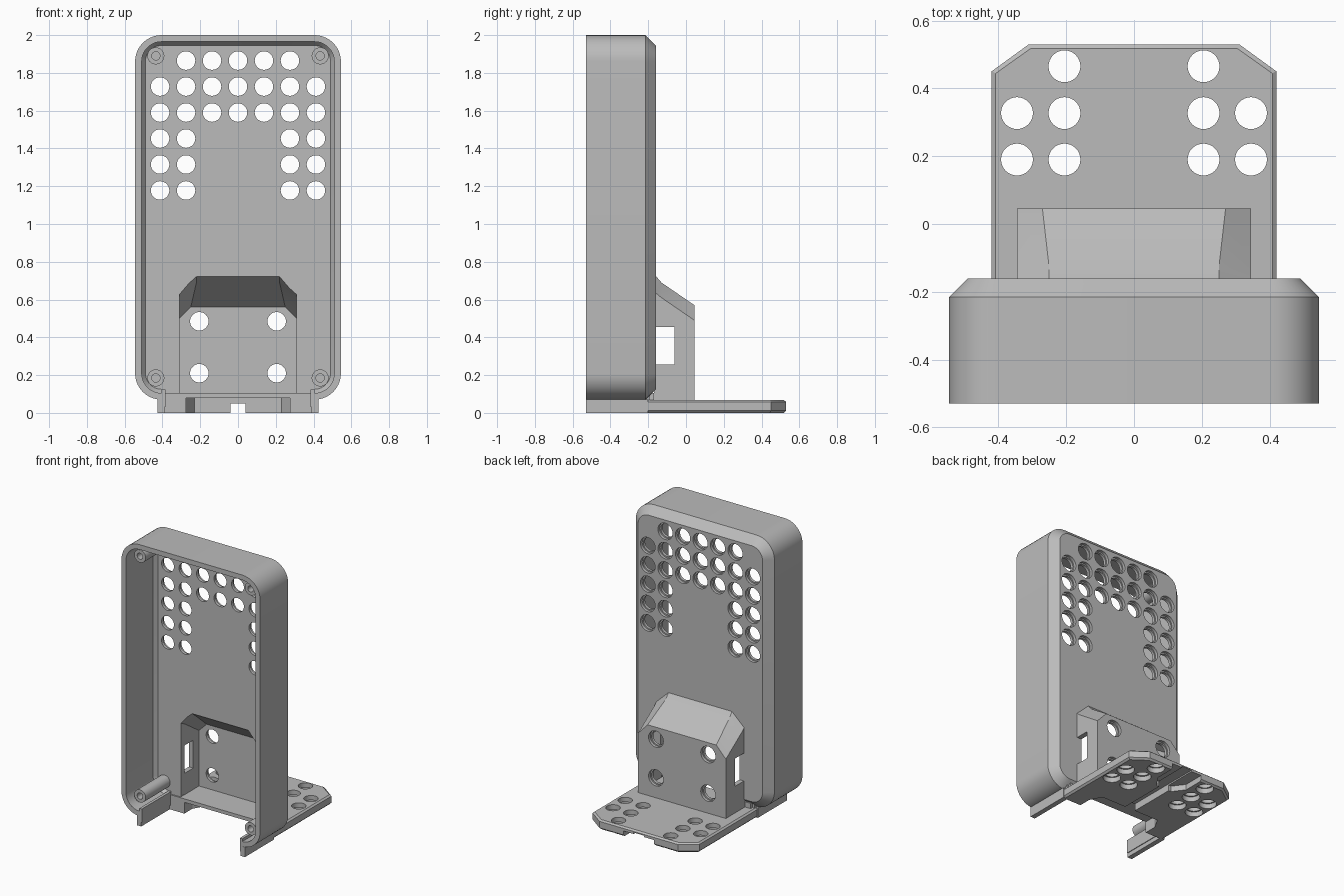
import bpy, bmesh, math
from mathutils import Vector

cube = bpy.data.objects.get("Cube")
if cube:
    bpy.data.objects.remove(cube, do_unlink=True)

grey = bpy.data.materials.new("plain_grey")
grey.use_nodes = True
grey.diffuse_color = (0.5, 0.5, 0.5, 1)
grey.node_tree.nodes["Principled BSDF"].inputs["Base Color"].default_value = (0.5, 0.5, 0.5, 1)


def make(name, lofts):
    """One object from several lofts; each loft is a list of equal-length point loops."""
    bm = bmesh.new()
    for loops in lofts:
        rings = [[bm.verts.new(p) for p in loop] for loop in loops]
        n = len(rings[0])
        for a, b in zip(rings, rings[1:]):
            for i in range(n):
                j = (i + 1) % n
                bm.faces.new((a[i], a[j], b[j], b[i]))
        bm.faces.new(rings[0][::-1])
        bm.faces.new(rings[-1])
    bmesh.ops.recalc_face_normals(bm, faces=bm.faces)
    mesh = bpy.data.meshes.new(name)
    bm.to_mesh(mesh)
    bm.free()
    mesh.materials.append(grey)
    ob = bpy.data.objects.new(name, mesh)
    bpy.context.collection.objects.link(ob)
    return ob


def box(x0, x1, y0, y1, z0, z1):
    return [[(x0, y0, z), (x1, y0, z), (x1, y1, z), (x0, y1, z)] for z in (z0, z1)]


def tube(x, other, axis, steps, n=32):
    """Turned shape along y or z; steps are (position, radius)."""
    loops = []
    for t, r in steps:
        ring = [(x + r * math.cos(k * math.tau / n), other + r * math.sin(k * math.tau / n))
                for k in range(n)]
        loops.append([(a, t, b) if axis == "y" else (a, b, t) for a, b in ring])
    return loops


def rounded(y, inset):
    """Rounded upright rectangle of the case outline, moved inward."""
    r = 0.14 - inset
    pts = []
    for q, (sx, sz) in enumerate(((1, 1), (-1, 1), (-1, -1), (1, -1))):
        for k in range(11):
            a = (q + k / 10) * math.pi / 2
            pts.append((sx * 0.405 + r * math.cos(a), y, 1.035 + sz * 0.825 + r * math.sin(a)))
    return pts


def hood(y, x, z0, shoulder, tx, top):
    """Upright section with sloped upper corners."""
    return [(-x, y, z0), (x, y, z0), (x, y, shoulder), (tx, y, top), (-tx, y, top), (-x, y, shoulder)]


def plan(z, inset):
    """Outline of the foot plate."""
    x, c, b = 0.42 - inset, 0.31 - inset / 2, 0.53 - inset
    return [(-x, -0.21, z), (x, -0.21, z), (x, 0.45 - inset / 2, z), (c, b, z), (-c, b, z),
            (-x, 0.45 - inset / 2, z)]


def cut(targets, lofts):
    cutter = make("cutter", lofts)
    cutter.hide_render = True
    for ob in targets:
        mod = ob.modifiers.new("cut", "BOOLEAN")
        mod.operation = "DIFFERENCE"
        mod.solver = "EXACT"
        mod.object = cutter
        bpy.context.view_layer.objects.active = ob
        bpy.ops.object.modifier_apply(modifier=mod.name)
    bpy.data.objects.remove(cutter, do_unlink=True)


# Main parts
case = make("case_shell", [[rounded(-0.53, 0), rounded(-0.215, 0), rounded(-0.16, 0.055)]])
block = make("rear_housing", [[hood(-0.17, 0.345, 0.03, 0.64, 0.25, 0.735),
                               hood(-0.16, 0.345, 0.03, 0.635, 0.25, 0.725),
                               hood(-0.13, 0.345, 0.03, 0.61, 0.25, 0.69),
                               hood(0.045, 0.345, 0.03, 0.49, 0.27, 0.57)]])
foot = make("foot_plate", [[plan(0, 0.012), plan(0.012, 0), plan(0.058, 0), plan(0.068, 0.012)]])
lip = make("floor_lip", [box(-0.39, 0.39, -0.21, -0.17, 0.03, 0.105)])
for side, s in (("left", 1), ("right", -1)):
    a, b = sorted((s * 0.39, s * 0.425))
    make(side + "_foot_arm", [box(a, b, -0.53, -0.2, 0.0, 0.07)])
    a, b = sorted((s * 0.385, s * 0.405))
    make(side + "_arm_rib", [box(a, b, -0.53, -0.19, 0.03, 0.125)])

# Hollow case, open at the front and at the bottom between the arms
cut([case], [[rounded(-0.6, 0.035), rounded(-0.225, 0.035), rounded(-0.2, 0.055)]])
cut([case], [box(-0.39, 0.39, -0.6, -0.2, 0, 0.125)])

# Housing cavity through the case back
cut([case, block, lip], [[hood(-0.23, 0.31, 0.105, 0.64, 0.22, 0.745),
                          hood(-0.16, 0.31, 0.105, 0.61, 0.22, 0.69),
                          hood(0.005, 0.31, 0.105, 0.5, 0.25, 0.56)]])

# Side windows
cut([block], [box(-0.5, 0.5, -0.158, -0.06, 0.257, 0.455)])

# Vent holes, stepped wider toward the back
pitch = 0.1375
vents = []
for row in range(6):
    for col in range(-3, 4):
        if (row == 0 and abs(col) == 3) or (row > 2 and abs(col) < 2):
            continue
        vents.append(tube(col * pitch, 1.865 - row * pitch, "y",
                          [(-0.3, 0.049), (-0.18, 0.049), (-0.18, 0.058), (-0.1, 0.058)]))
cut([case], vents)
cut([block], [tube(s * 0.205, z, "y", [(-0.04, 0.049), (0.025, 0.049), (0.025, 0.058), (0.1, 0.058)])
              for s in (-1, 1) for z in (0.21, 0.485)])

# Foot holes, stepped wider below
spots = [(s * x, y) for s in (-1, 1)
         for x, y in ((0.205, 0.19), (0.345, 0.19), (0.205, 0.327), (0.345, 0.327), (0.205, 0.465))]
cut([foot], [tube(x, y, "z", [(-0.1, 0.057), (0.035, 0.057), (0.035, 0.047), (0.2, 0.047)])
             for x, y in spots])

# Underside recesses: front bay, centre channel, rear bay
parts = [foot, block, lip]
bay = [(-0.275, -0.3), (0.275, -0.3), (0.275, -0.12), (0.23, -0.04), (-0.23, -0.04), (-0.275, -0.12)]
cut(parts, [[[(x, y, z) for x, y in bay] for z in (-0.05, 0.08)]])
cut(parts, [box(-0.04, 0.04, -0.3, 0.7, -0.05, 0.05)])
rear = [(-0.06, 0.3), (0.06, 0.3), (0.12, 0.38), (0.12, 0.6), (-0.12, 0.6), (-0.12, 0.38)]
cut([foot], [[[(x, y, z) for x, y in rear] for z in (-0.05, 0.04)]])

# Screw posts with blind bores
for s, side in ((1, "left"), (-1, "right")):
    for z, level in ((1.89, "upper"), (0.185, "lower")):
        make(f"{level}_{side}_screw_post", [tube(s * 0.435, z, "y", [
            (-0.205, 0.045), (-0.48, 0.045), (-0.48, 0.022), (-0.3, 0.022)])])

# Smooth rounded walls, keep hard edges
bpy.ops.object.select_all(action="DESELECT")
for ob in bpy.context.collection.objects:
    if ob.type == "MESH":
        ob.select_set(True)
        bpy.context.view_layer.objects.active = ob
bpy.ops.object.shade_smooth_by_angle(angle=math.radians(25))
